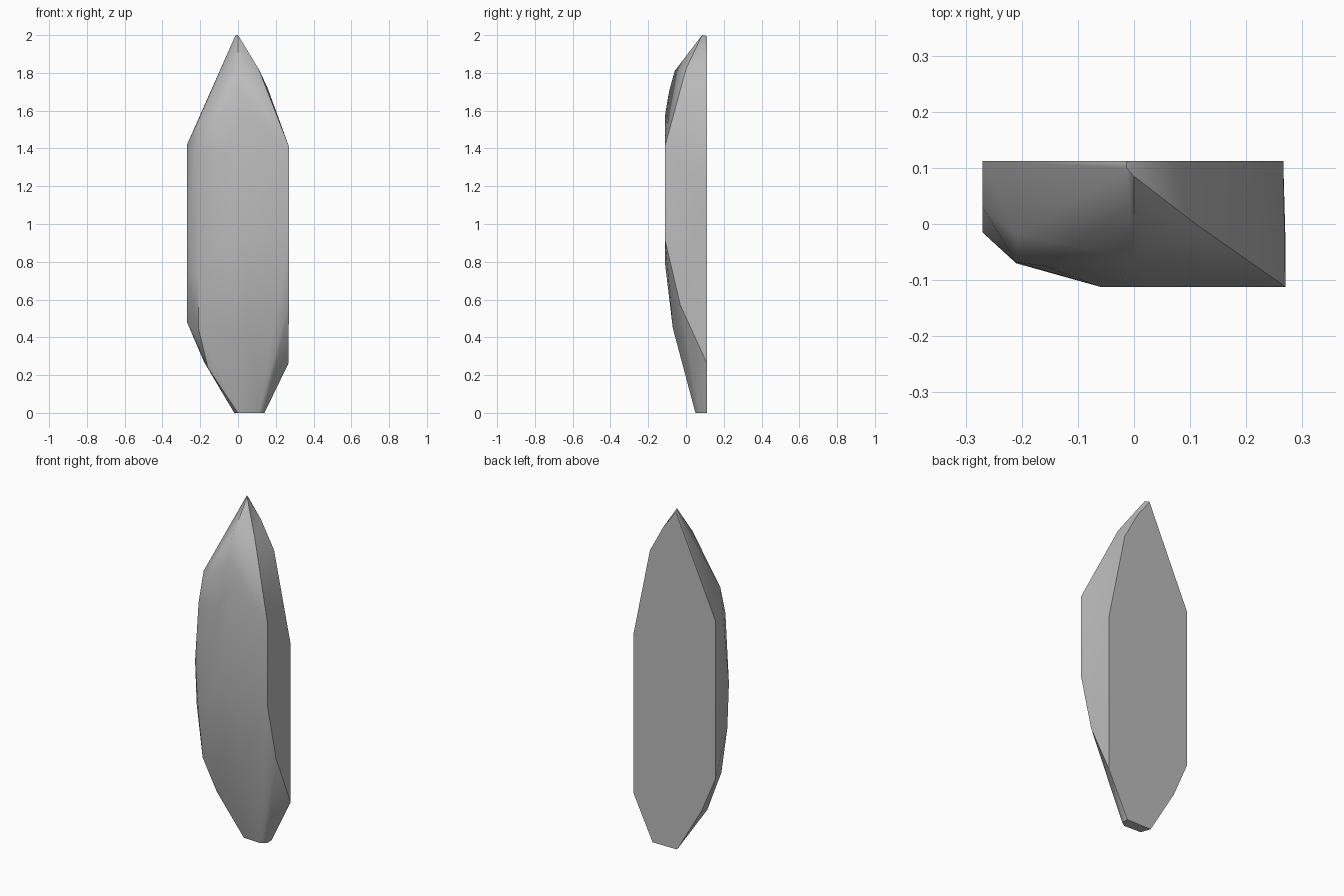
import bpy
import bmesh
import math

cube = bpy.data.objects.get("Cube")
if cube:
    bpy.data.objects.remove(cube, do_unlink=True)

BACK, FRONT = 0.112, -0.112

# Flat back outline (x, z)
back_outline = [(-0.013, 1.99), (0.07, 1.88), (0.157, 1.72), (0.266, 1.19),
                (0.266, 0.26), (0.14, 0), (-0.02, 0), (-0.18, 0.27),
                (-0.27, 0.48), (-0.27, 1.42)]
# Flat front panel (x, z)
front_panel = [(0.27, 1.41), (0.27, 0.92), (0.06, 0.8), (-0.06, 0.95),
               (-0.06, 1.4), (0.03, 1.57)]
# Chipped corners between the two (x, y, z)
chips = [
    (-0.013, 0.1, 2), (0, 0.085, 2),                        # tip
    (0.11, 0, 1.82), (0, -0.06, 1.81), (0.01, -0.09, 1.7),  # upper ridges
    (-0.21, -0.02, 1.55), (-0.16, -0.075, 1.51), (-0.21, -0.068, 1.38),
    (-0.27, 0.03, 1.345), (-0.27, -0.015, 1.0), (-0.27, 0, 0.74),
    (-0.21, -0.07, 0.73), (-0.21, -0.03, 0.45), (-0.16, 0.03, 0.24),
    (0.27, -0.03, 0.57), (0.05, -0.07, 0.45),               # lower front
    (0, 0.055, 0), (0.11, 0.05, 0), (0.14, 0.07, 0),        # foot
]

points = [(x, BACK, z) for x, z in back_outline]
points += [(x, FRONT, z) for x, z in front_panel] + chips

# Stone shard: the convex skin around the corner points
bm = bmesh.new()
for p in points:
    bm.verts.new(p)
hull = bmesh.ops.convex_hull(bm, input=bm.verts)
loose = {g for g in hull["geom_interior"] + hull["geom_unused"]
         if isinstance(g, bmesh.types.BMVert)}
bmesh.ops.delete(bm, geom=list(loose), context="VERTS")
bmesh.ops.dissolve_limit(bm, angle_limit=math.radians(1),
                         verts=bm.verts, edges=bm.edges)
bmesh.ops.recalc_face_normals(bm, faces=bm.faces)

mesh = bpy.data.meshes.new("stone_shard")
bm.to_mesh(mesh)
bm.free()
shard = bpy.data.objects.new("stone_shard", mesh)
bpy.context.collection.objects.link(shard)

# Grey stone
color = (0.5, 0.5, 0.5, 1)
stone = bpy.data.materials.new("grey_stone")
stone.use_nodes = True
stone.diffuse_color = color
bsdf = stone.node_tree.nodes["Principled BSDF"]
bsdf.inputs["Base Color"].default_value = color
bsdf.inputs["Roughness"].default_value = 0.9
mesh.materials.append(stone)

# Soft facets, crisp main edges
bpy.ops.object.select_all(action="DESELECT")
shard.select_set(True)
bpy.context.view_layer.objects.active = shard
bpy.ops.object.shade_smooth_by_angle(angle=math.radians(40))
